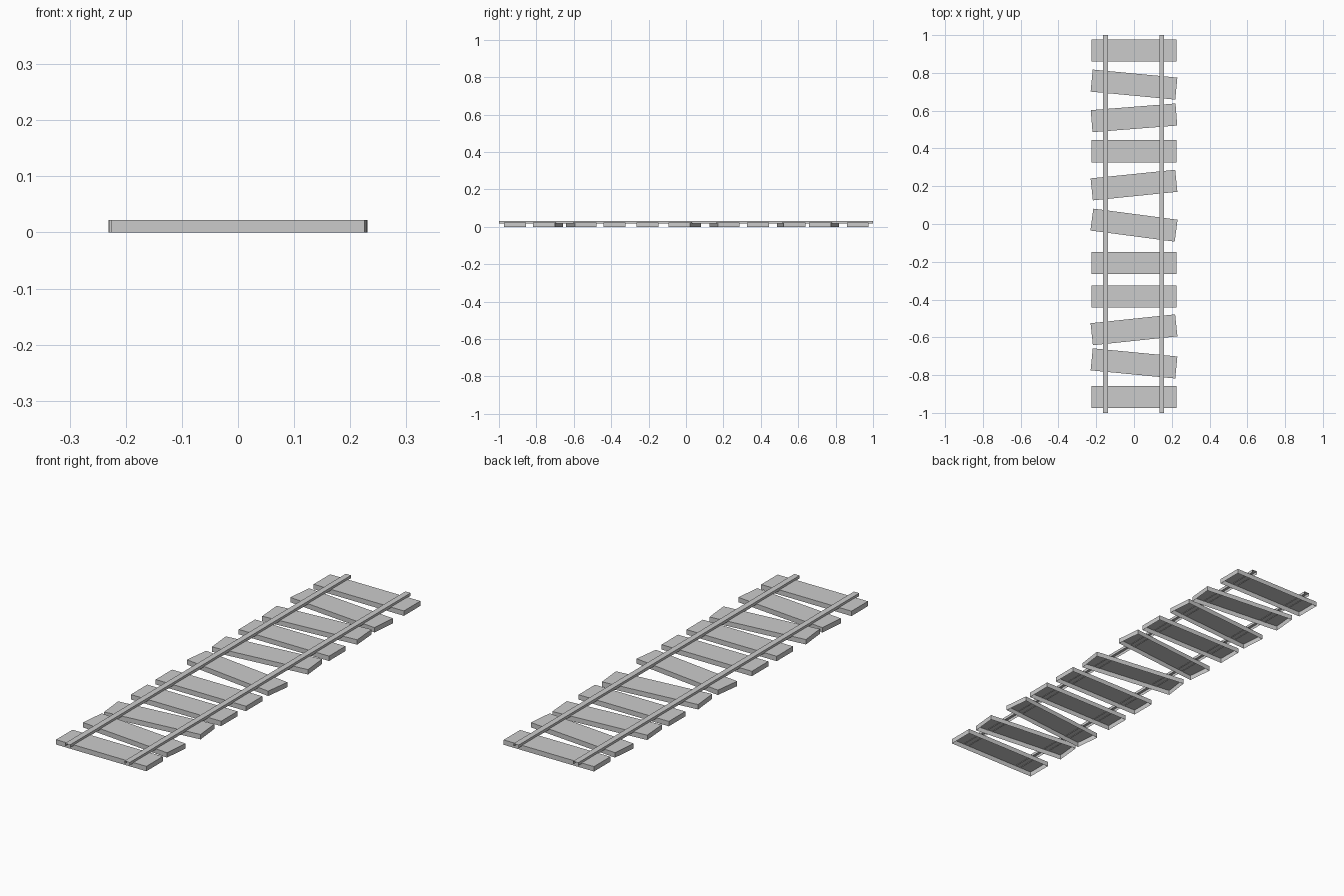
import bpy, bmesh
from math import radians
from mathutils import Matrix

if "Cube" in bpy.data.objects:
    bpy.data.objects.remove(bpy.data.objects["Cube"])


def open_box(name, size, centre, angle=0.0, open_ends=False):
    """Box with no underside; optionally without its two y ends."""
    bm = bmesh.new()
    bmesh.ops.create_cube(bm, size=1.0)
    drop = [f for f in bm.faces
            if f.normal.z < -0.5 or (open_ends and abs(f.normal.y) > 0.5)]
    bmesh.ops.delete(bm, geom=drop, context='FACES')
    bm.transform(Matrix.Diagonal((*size, 1.0)))
    mesh = bpy.data.meshes.new(name)
    bm.to_mesh(mesh)
    bm.free()
    obj = bpy.data.objects.new(name, mesh)
    obj.location = centre
    obj.rotation_euler.z = radians(angle)
    bpy.context.collection.objects.link(obj)
    return obj


# Wooden sleepers: (y position, twist in degrees), unevenly laid
SLEEPERS = [(-0.915, 0), (-0.738, -5.5), (-0.56, 6), (-0.383, 0),
            (-0.206, 0), (-0.006, -7.5), (0.206, 5.8), (0.385, 0),
            (0.562, 4.5), (0.738, -5.4), (0.918, 0)]
for i, (y, twist) in enumerate(SLEEPERS):
    open_box(f"sleeper_{i + 1}", (0.45, 0.117, 0.022), (0, y, 0.011), twist)

# Two long rails, open underneath and at the ends
for side, x in (("left", -0.15), ("right", 0.147)):
    open_box(f"{side}_rail", (0.026, 2.0, 0.013), (x, 0, 0.0255), open_ends=True)
